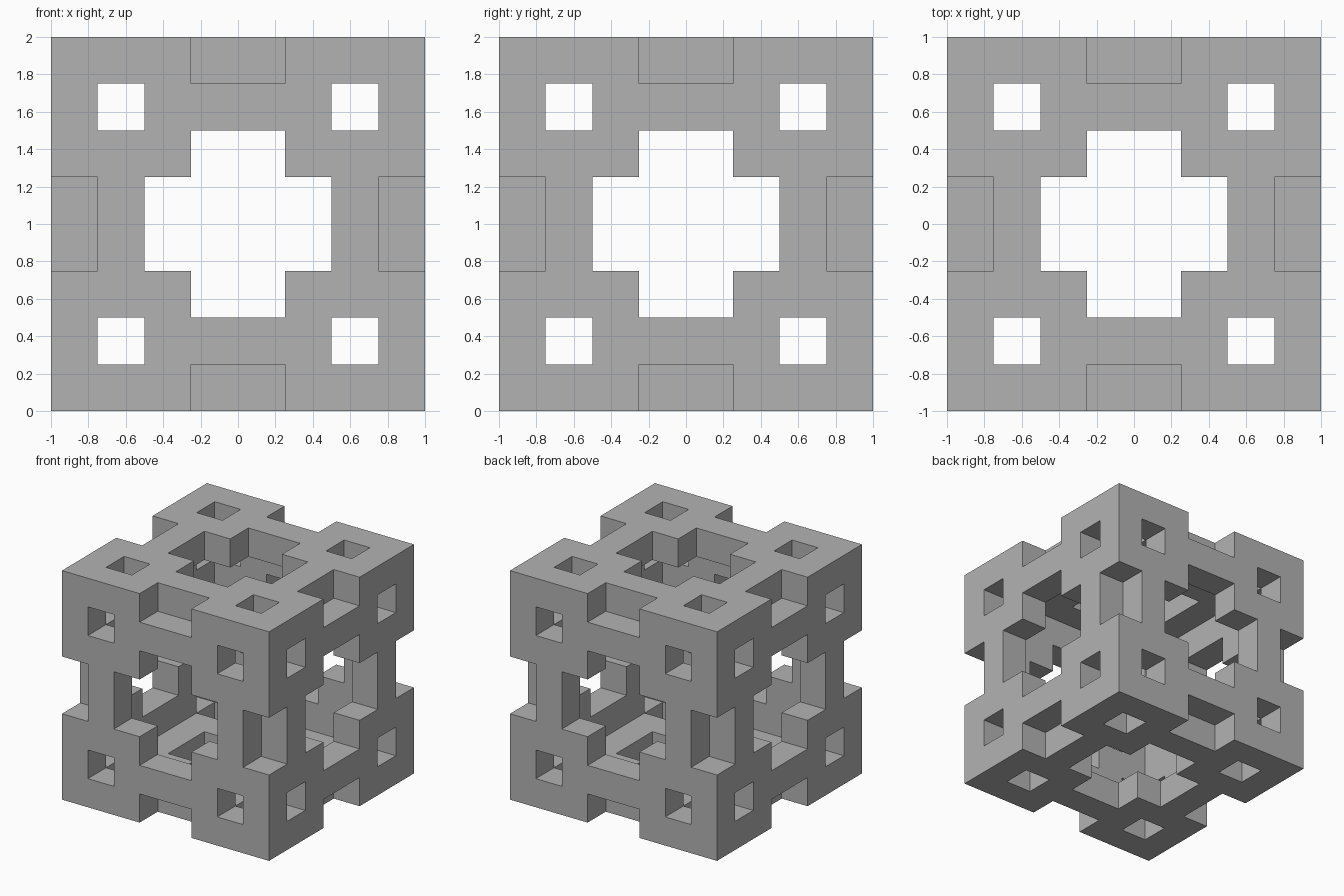
import bpy
import bmesh
from itertools import product
from mathutils import Vector

cube = bpy.data.objects.get("Cube")
if cube:
    bpy.data.objects.remove(cube, do_unlink=True)

GRID = 8            # cells along each side
CELL = 2 / GRID

# Cell depths from the nearest outside face that are left open, sorted;
# 0 is the outer layer and 3 the middle pair.
OPEN = {
    (0, 0, 3),                          # notches midway along each edge
    (0, 1, 1),                          # small square windows
    (0, 2, 3), (0, 3, 3),               # large cross-shaped opening
}


def is_solid(cell):
    """A hollow shell one cell thick, pierced alike on all six sides."""
    if min(cell) < 0 or max(cell) >= GRID:
        return False
    depth = tuple(sorted(min(c, GRID - 1 - c) for c in cell))
    return depth[0] == 0 and depth not in OPEN


def add_side(bm, cell, axis, sign):
    """One outward-facing quad on a side of a cell."""
    middle = Vector(cell) + Vector((0.5, 0.5, 0.5))
    normal, u, v = Vector(), Vector(), Vector()
    normal[axis] = sign / 2
    u[(axis + 1) % 3] = 0.5
    v[(axis + 2) % 3] = sign / 2
    corners = [middle + normal + a * u + b * v
               for a, b in ((-1, -1), (1, -1), (1, 1), (-1, 1))]
    shift = Vector((-1, -1, 0))
    bm.faces.new([bm.verts.new(p * CELL + shift) for p in corners])


# Pierced shell: exposed cell sides only
bm = bmesh.new()
for cell in filter(is_solid, product(range(GRID), repeat=3)):
    for axis, sign in product(range(3), (-1, 1)):
        neighbour = list(cell)
        neighbour[axis] += sign
        if not is_solid(neighbour):
            add_side(bm, cell, axis, sign)
bmesh.ops.remove_doubles(bm, verts=bm.verts, dist=CELL / 100)

mesh = bpy.data.meshes.new("pierced_cube_shell")
bm.to_mesh(mesh)
bm.free()
shell = bpy.data.objects.new("pierced_cube_shell", mesh)
bpy.context.collection.objects.link(shell)

# Plain grey
grey = bpy.data.materials.new("light_grey")
grey.use_nodes = True
colour = (0.45, 0.45, 0.45, 1)
grey.diffuse_color = colour
for node in grey.node_tree.nodes:
    if node.type == "BSDF_PRINCIPLED":
        node.inputs["Base Color"].default_value = colour
mesh.materials.append(grey)
